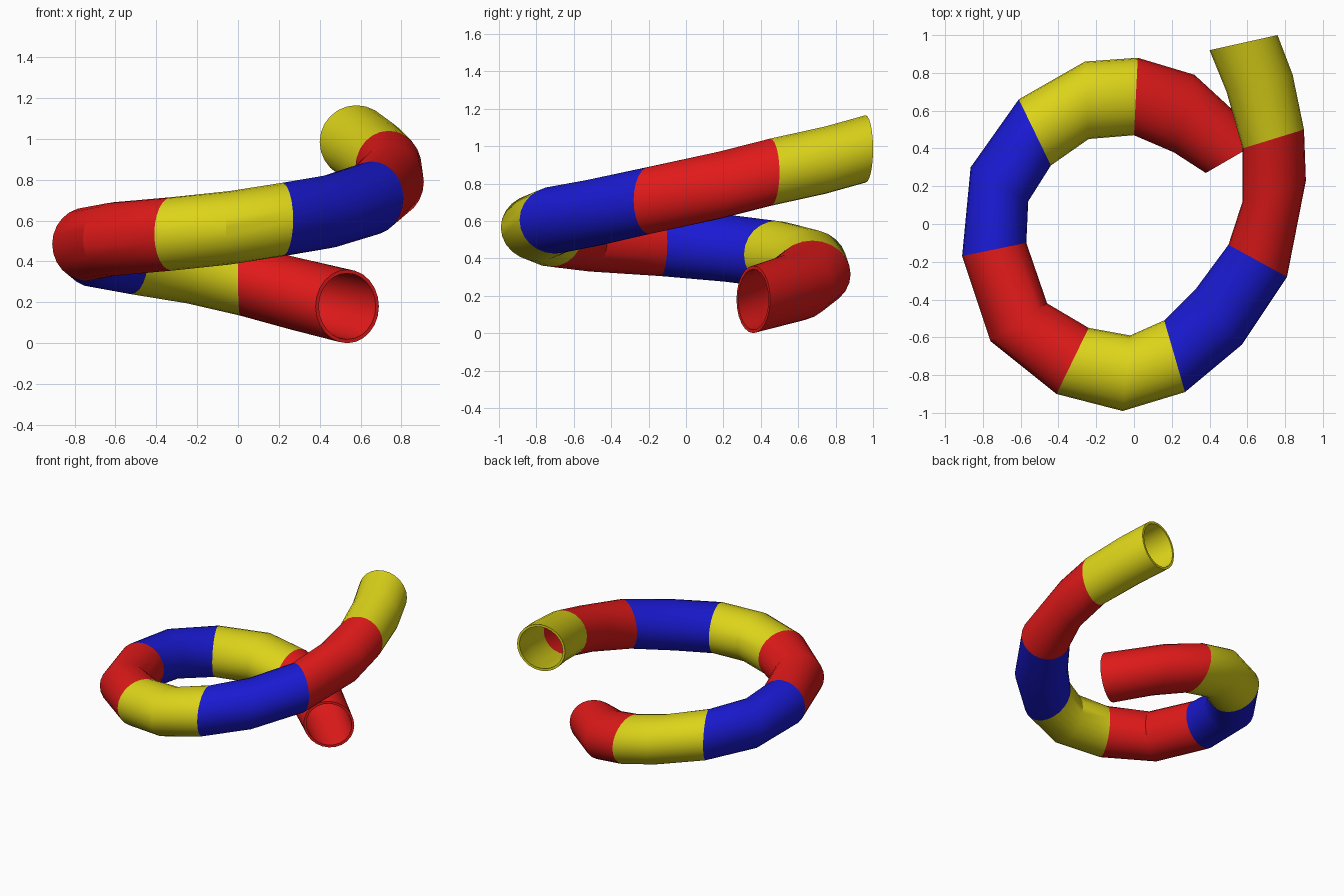
import bpy, bmesh, math
from mathutils import Vector

if "Cube" in bpy.data.objects:
    bpy.data.objects.remove(bpy.data.objects["Cube"])

SIDES = 24
WALL = 0.018

# Rings along the spiral: outer x, y, inner x, y, centre height
RINGS = [
    (0.69, 0.45, 0.38, 0.27, 0.18), (0.32, 0.79, 0.21, 0.38, 0.245),
    (0.02, 0.88, 0.00, 0.47, 0.315), (-0.26, 0.86, -0.24, 0.45, 0.375),
    (-0.61, 0.66, -0.44, 0.31, 0.42), (-0.865, 0.30, -0.56, 0.12, 0.455),
    (-0.91, -0.17, -0.57, -0.10, 0.485), (-0.76, -0.62, -0.46, -0.42, 0.51),
    (-0.41, -0.90, -0.24, -0.55, 0.535), (-0.06, -0.99, -0.02, -0.59, 0.565),
    (0.27, -0.89, 0.16, -0.51, 0.605), (0.57, -0.64, 0.33, -0.34, 0.645),
    (0.81, -0.28, 0.50, -0.11, 0.71), (0.91, 0.23, 0.575, 0.12, 0.79),
    (0.90, 0.50, 0.575, 0.40, 0.86), (0.84, 0.79, 0.49, 0.70, 0.925),
    (0.76, 1.00, 0.40, 0.92, 0.985),
]


def make_material(name, rgb):
    mat = bpy.data.materials.new(name)
    mat.diffuse_color = (*rgb, 1)
    mat.use_nodes = True
    mat.node_tree.nodes["Principled BSDF"].inputs["Base Color"].default_value = mat.diffuse_color
    return mat


COLOURS = [make_material("red", (0.75, 0.01, 0.01)),
           make_material("yellow", (0.72, 0.66, 0.01)),
           make_material("blue", (0.01, 0.01, 0.65))]


def add_ring(bm, ring, inset):
    """Upright elliptical ring, shrunk by inset."""
    ox, oy, ix, iy, z = ring
    centre = Vector(((ox + ix) / 2, (oy + iy) / 2, z))
    side = Vector(((ox - ix) / 2, (oy - iy) / 2, 0))
    side *= 1 - inset / side.length
    up = Vector((0, 0, 0.18 - inset))
    angles = [2 * math.pi * k / SIDES for k in range(SIDES)]
    return [bm.verts.new(centre + side * math.cos(a) + up * math.sin(a)) for a in angles]


def bridge(bm, a, b):
    for j in range(SIDES):
        k = (j + 1) % SIDES
        bm.faces.new((a[j], b[j], b[k], a[k]))


def tube_segment(name, rings, mat, rim_start, rim_end):
    bm = bmesh.new()
    outer = [add_ring(bm, r, 0) for r in rings]
    inner = [add_ring(bm, r, WALL) for r in rings]
    for i in range(len(rings) - 1):
        bridge(bm, outer[i], outer[i + 1])
        bridge(bm, inner[i + 1], inner[i])
    if rim_start:
        bridge(bm, inner[0], outer[0])
    if rim_end:
        bridge(bm, outer[-1], inner[-1])
    mesh = bpy.data.meshes.new(name)
    bm.to_mesh(mesh)
    bm.free()
    mesh.materials.append(mat)
    obj = bpy.data.objects.new(name, mesh)
    bpy.context.collection.objects.link(obj)
    bpy.context.view_layer.objects.active = obj
    obj.select_set(True)
    bpy.ops.object.shade_smooth_by_angle(angle=math.radians(30))
    obj.select_set(False)


# Eight coloured tube segments, each spanning three rings
for s in range(8):
    mat = COLOURS[s % 3]
    tube_segment(f"{mat.name}_tube_segment_{s + 1}", RINGS[2 * s:2 * s + 3],
                 mat, s == 0, s == 7)
